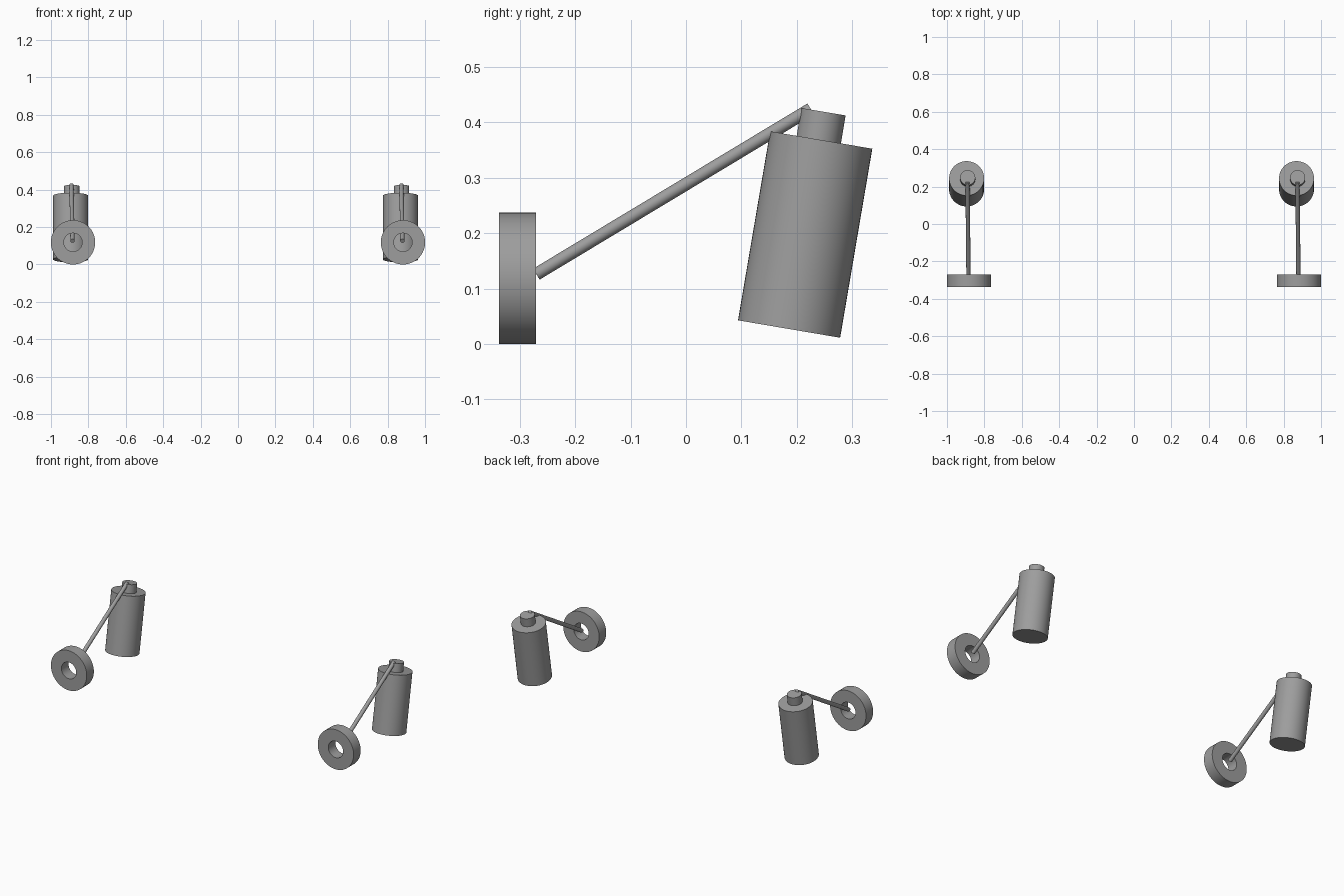
import bpy, math
from mathutils import Vector

cube = bpy.data.objects.get("Cube")
if cube:
    bpy.data.objects.remove(cube, do_unlink=True)

GREY = (0.34, 0.34, 0.34, 1.0)
grey = bpy.data.materials.new("mid_grey")
grey.use_nodes = True
grey.diffuse_color = GREY
bsdf = next(n for n in grey.node_tree.nodes if n.type == 'BSDF_PRINCIPLED')
bsdf.inputs["Base Color"].default_value = GREY


def finish(obj, name):
    obj.name = name
    obj.data.materials.clear()
    obj.data.materials.append(grey)
    bpy.ops.object.shade_smooth_by_angle(angle=math.radians(35))


def rod(name, start, end, radius, sides=48):
    """Capped cylinder between two points."""
    start, end = Vector(start), Vector(end)
    axis = end - start
    bpy.ops.mesh.primitive_cylinder_add(
        vertices=sides, radius=radius, depth=axis.length,
        location=(start + end) / 2,
        rotation=axis.to_track_quat('Z', 'Y').to_euler())
    finish(bpy.context.object, name)


def ring(name, centre, outer, inner, width, sides=64):
    """Flat-sided ring around the y axis, made by spinning a rectangle."""
    profile = [(outer, -width / 2), (outer, width / 2),
               (inner, width / 2), (inner, -width / 2)]
    verts, faces = [], []
    n = len(profile)
    for i in range(sides):
        a = 2 * math.pi * i / sides
        verts += [(r * math.cos(a), y, r * math.sin(a)) for r, y in profile]
        j = (i + 1) % sides
        for k in range(n):
            m = (k + 1) % n
            faces.append((i * n + k, i * n + m, j * n + m, j * n + k))
    mesh = bpy.data.meshes.new(name)
    mesh.from_pydata(verts, [], faces)
    obj = bpy.data.objects.new(name, mesh)
    obj.location = centre
    bpy.context.collection.objects.link(obj)
    bpy.ops.object.select_all(action='DESELECT')
    obj.select_set(True)
    bpy.context.view_layer.objects.active = obj
    finish(obj, name)


# Two identical wall lamps side by side
for side, x in (("right", -0.882), ("left", 0.882)):
    # wall mount
    ring(side + "_mount_ring", (x, -0.304, 0.1185), 0.1185, 0.049, 0.067)
    # slanted arm
    rod(side + "_arm", (x - 0.003, -0.270, 0.126), (x - 0.008, 0.225, 0.424), 0.0115, 24)
    # tilted shade and its cap
    rod(side + "_shade", (x - 0.013, 0.186, 0.027), (x - 0.013, 0.244, 0.368), 0.0935)
    rod(side + "_shade_cap", (x - 0.007, 0.239, 0.365), (x - 0.007, 0.248, 0.419), 0.0405)
